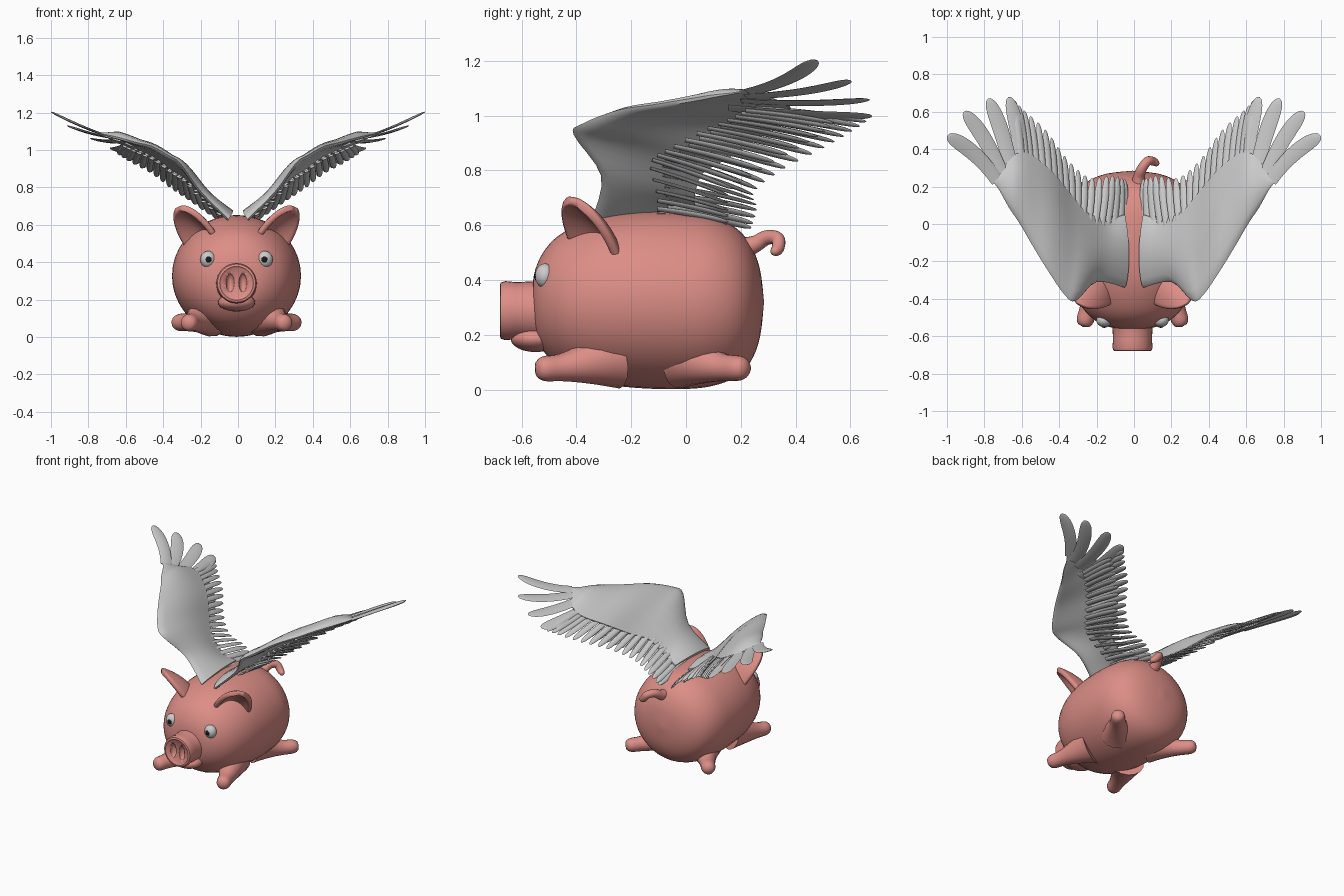
import bpy, bmesh
from math import sin, cos, pi, sqrt
from mathutils import Vector as V

if "Cube" in bpy.data.objects:
    bpy.data.objects.remove(bpy.data.objects["Cube"])

PIG_X = -0.008  # the pig sits slightly off the wing axis


def material(name, rgb):
    m = bpy.data.materials.new(name)
    m.diffuse_color = (*rgb, 1)
    m.use_nodes = True
    m.node_tree.nodes["Principled BSDF"].inputs["Base Color"].default_value = m.diffuse_color
    return m


PINK = material("pink", (0.72, 0.27, 0.24))
BLACK = material("black", (0.01, 0.01, 0.01))


def spline(keys, u):
    """Catmull-Rom through keys, u in 0..len-1."""
    n = len(keys)
    i = max(0, min(int(u), n - 2))
    t = u - i
    k = [V(keys[max(0, min(j, n - 1))]) for j in range(i - 1, i + 3)]
    return 0.5 * (2 * k[1] + (k[2] - k[0]) * t + (2 * k[0] - 5 * k[1] + 4 * k[2] - k[3]) * t * t
                  + (3 * k[1] - k[0] - 3 * k[2] + k[3]) * t ** 3)


def ring(c, a, b, n=24):
    return [c + a * cos(2 * pi * i / n) + b * sin(2 * pi * i / n) for i in range(n)]


def loft(bm, rings):
    vs = [[bm.verts.new(p) for p in r] for r in rings]
    n = len(vs[0])
    for r, s in zip(vs, vs[1:]):
        for i in range(n):
            bm.faces.new((r[i], r[(i + 1) % n], s[(i + 1) % n], s[i]))
    bm.faces.new(vs[0])
    bm.faces.new(vs[-1])


def finish(bm, name, mat=None, mirror=False, x=PIG_X, angle=50):
    bmesh.ops.remove_doubles(bm, verts=bm.verts, dist=0.0004)
    bmesh.ops.recalc_face_normals(bm, faces=bm.faces)
    me = bpy.data.meshes.new(name)
    bm.to_mesh(me)
    bm.free()
    ob = bpy.data.objects.new(name, me)
    bpy.context.collection.objects.link(ob)
    ob.location.x = x
    if mat:
        me.materials.append(mat)
    bpy.ops.object.select_all(action='DESELECT')
    ob.select_set(True)
    bpy.context.view_layer.objects.active = ob
    bpy.ops.object.shade_smooth_by_angle(angle=angle * pi / 180)
    if mirror:
        m = ob.modifiers.new("mirror", 'MIRROR')
        m.use_mirror_merge = False
    return ob


def tube(name, keys, radii, steps=24, mirror=False):
    """Round tube along a spline; radii are spline keys as well."""
    bm = bmesh.new()
    rings, rk = [], [(r, 0, 0) for r in radii]
    for i in range(steps + 1):
        u = i / steps * (len(keys) - 1)
        d = (spline(keys, u + 0.02) - spline(keys, u - 0.02)).normalized()
        a = d.cross(V((0.3, 0.1, 1))).normalized()
        b = d.cross(a)
        s = sqrt(max(0, 1 - max(0, (i / steps - 0.8) / 0.2) ** 2))  # rounded end
        r = spline(rk, u).x * s
        rings.append(ring(spline(keys, u), a * r, b * r, 16))
    loft(bm, rings)
    return finish(bm, name, PINK, mirror)


def ball(name, c, size, mat, mirror=False):
    bm = bmesh.new()
    bmesh.ops.create_uvsphere(bm, u_segments=24, v_segments=16, radius=1)
    for v in bm.verts:
        v.co = V([c[k] + v.co[k] * size[k] for k in range(3)])
    return finish(bm, name, mat, mirror)


# body: (y, top, bottom) profile with nearly round sections
prof = [(-.565, .33, .33), (-.55, .44, .20), (-.50, .53, .115), (-.42, .59, .055), (-.30, .635, .02),
        (-.15, .652, .004), (0, .648, .002), (.1, .632, .014), (.18, .592, .045), (.235, .53, .10),
        (.27, .44, .19), (.285, .32, .32)]
bm = bmesh.new()
rings = []
for i in range(45):
    y, t, b = spline(prof, i / 4)
    h = (t - b) / 2
    rings.append(ring(V((0, y, (t + b) / 2)), V((h * 1.06, 0, 0)), V((0, 0, h)), 40))
loft(bm, rings)
finish(bm, "body", PINK)

# snout with carved nostrils
bm = bmesh.new()
loft(bm, [ring(V((0, y, .288)), V((r, 0, 0)), V((0, 0, r)), 32) for r, y in
          ((.125, -.48), (.107, -.56), (.104, -.62), (.108, -.66), (.102, -.677), (.09, -.68),
           (.08, -.672), (.001, -.67))])
snout = finish(bm, "snout", PINK)
nostrils = ball("nostril_cutter", (.034, -.675, .29), (.022, .03, .05), None, True)
nostrils.hide_render = True
nostrils.hide_viewport = True
cut = snout.modifiers.new("nostrils", 'BOOLEAN')
cut.object = nostrils
cut.operation = 'DIFFERENCE'

# jaw, eyes
ball("lower_jaw", (0, -.55, .185), (.1, .09, .048), PINK)
ball("eyes", (.152, -.515, .415), (.042, .036, .045), None, True)
ball("pupils", (.150, -.545, .415), (.017, .010, .018), BLACK, True)

# legs and tail
tube("front_legs", [(.15, -.27, .12), (.2, -.37, .095), (.235, -.46, .08), (.265, -.55, .075)],
     [.12, .075, .05, .048], mirror=True)
tube("back_legs", [(.14, .0, .12), (.2, .07, .095), (.26, .14, .08), (.33, .225, .078)],
     [.12, .075, .05, .048], mirror=True)
tube("tail", [(.03, .19, .51), (.035, .25, .53), (.05, .295, .555), (.08, .335, .55), (.11, .335, .515),
              (.14, .315, .50)], [.045, .032, .027, .025, .023, .02], 30)

# ears: cupped hoods opening outwards and forwards
A, B, T = V((.12, -.43, .54)), V((.27, -.25, .47)), V((.315, -.41, .69))
hollow = (B - A).cross(T - (A + B) / 2).normalized()
if hollow.y > 0:
    hollow = -hollow
bm = bmesh.new()
NS, NT = 14, 10
grid = []
for j in range(NT + 1):
    t = j / NT * 0.99
    row = []
    for i in range(NS + 1):
        s = 2 * i / NS - 1
        p = (A + B) / 2 + (T - (A + B) / 2) * t + (B - A) / 2 * s * sqrt(1 - t ** 2.2)
        row.append(bm.verts.new(p - hollow * .075 * (1 - s * s) * (1 - t ** 2)))
    grid.append(row)
for r, q in zip(grid, grid[1:]):
    for i in range(NS):
        bm.faces.new((r[i], r[i + 1], q[i + 1], q[i]))
ear = finish(bm, "ears", PINK, True)
sol = ear.modifiers.new("thickness", 'SOLIDIFY')
sol.thickness, sol.offset = .034, 0
ear.modifiers.new("round", 'SUBSURF').render_levels = 1

# wing guide curves: leading edge, covert edge, feather tips
LEAD = [(.05, -.34, .63), (.20, -.31, .78), (.31, -.41, .93), (.37, -.38, .97), (.46, -.25, 1.02),
        (.54, -.12, 1.04), (.61, 0, 1.06), (.67, .09, 1.075), (.72, .18, 1.085), (.75, .22, 1.095)]
COVERT = [(.05, .05, .655), (.14, .03, .69), (.25, .06, .79), (.34, .16, .85), (.44, .28, .93),
          (.55, .37, .99), (.62, .38, 1.03), (.67, .34, 1.05), (.71, .28, 1.075), (.745, .24, 1.093)]
TIPS = [(.05, .24, .59), (.12, .26, .66), (.24, .25, .72), (.36, .35, .80), (.47, .50, .88),
        (.59, .61, .945), (.67, .68, 1.0), (.78, .67, 1.06), (.91, .60, 1.13), (1.0, .47, 1.205)]


def span(keys, u):
    return spline(keys, min(u + .3, 9)) - spline(keys, max(u - .3, 0))


# wing blade with an aerofoil section
bm = bmesh.new()
rings = []
for i in range(37):
    u = i / 4
    a, c = spline(LEAD, u), spline(COVERT, u)
    n = (span(LEAD, u) + span(COVERT, u)).cross(c - a).normalized()
    size = min(1, (c - a).length / .3)
    up, low = [], []
    for j in range(9):
        t = (j / 8) ** 1.6
        mid = a + (c - a) * t + n * .022 * size * sin(pi * t)
        h = (.045 * sqrt(t) * (1 - t) + .004 * min(1, j)) * size
        up.append(mid + n * h)
        low.append(mid - n * h)
    rings.append(up + low[:0:-1])
loft(bm, rings)
finish(bm, "wing_blades", None, True, 0)


def feather(bm, start, end, side, width, bow):
    mid = (start + end) / 2 + bow
    rings = []
    for k in range(15):
        t = 1 - (1 - k / 14) ** 1.5
        p = start * (1 - t) ** 2 + mid * 2 * t * (1 - t) + end * t * t
        d = ((mid - start) * (1 - t) + (end - mid) * t).normalized()
        w = (side - d * side.dot(d)).normalized()
        n = w.cross(d)
        w = (w - n * .25).normalized()  # shingle tilt
        s = (.75 + .25 * t) * sqrt(max(0, 1 - t ** 6)) + .01
        rings.append(ring(p, w * width / 2 * s, n * .008 * s, 8))
    loft(bm, rings)


# flight feathers, then a shorter row beneath
bm = bmesh.new()
for i in range(19):
    u = i / 18 * 5.6
    start = spline(LEAD, u).lerp(spline(COVERT, u), .7)
    feather(bm, start, spline(TIPS, u), span(TIPS, u), .045, V((-.01, .01, .012)))
for u in (6, 7, 8, 9):
    start = spline(LEAD, u - .6).lerp(spline(COVERT, u - .6), .5)
    feather(bm, start, spline(TIPS, u), span(TIPS, u), .095, V((-.02, .05, -.02)))
finish(bm, "flight_feathers", None, True, 0)

bm = bmesh.new()
for i in range(18):
    u = .15 + i / 17 * 5.6
    c = spline(COVERT, u)
    drop = V((.008, 0, -.028))
    feather(bm, spline(LEAD, u).lerp(c, .6) + drop * .6, c.lerp(spline(TIPS, u), .55) + drop,
            span(TIPS, u), .04, V((0, 0, .008)))
finish(bm, "under_feathers", None, True, 0)
